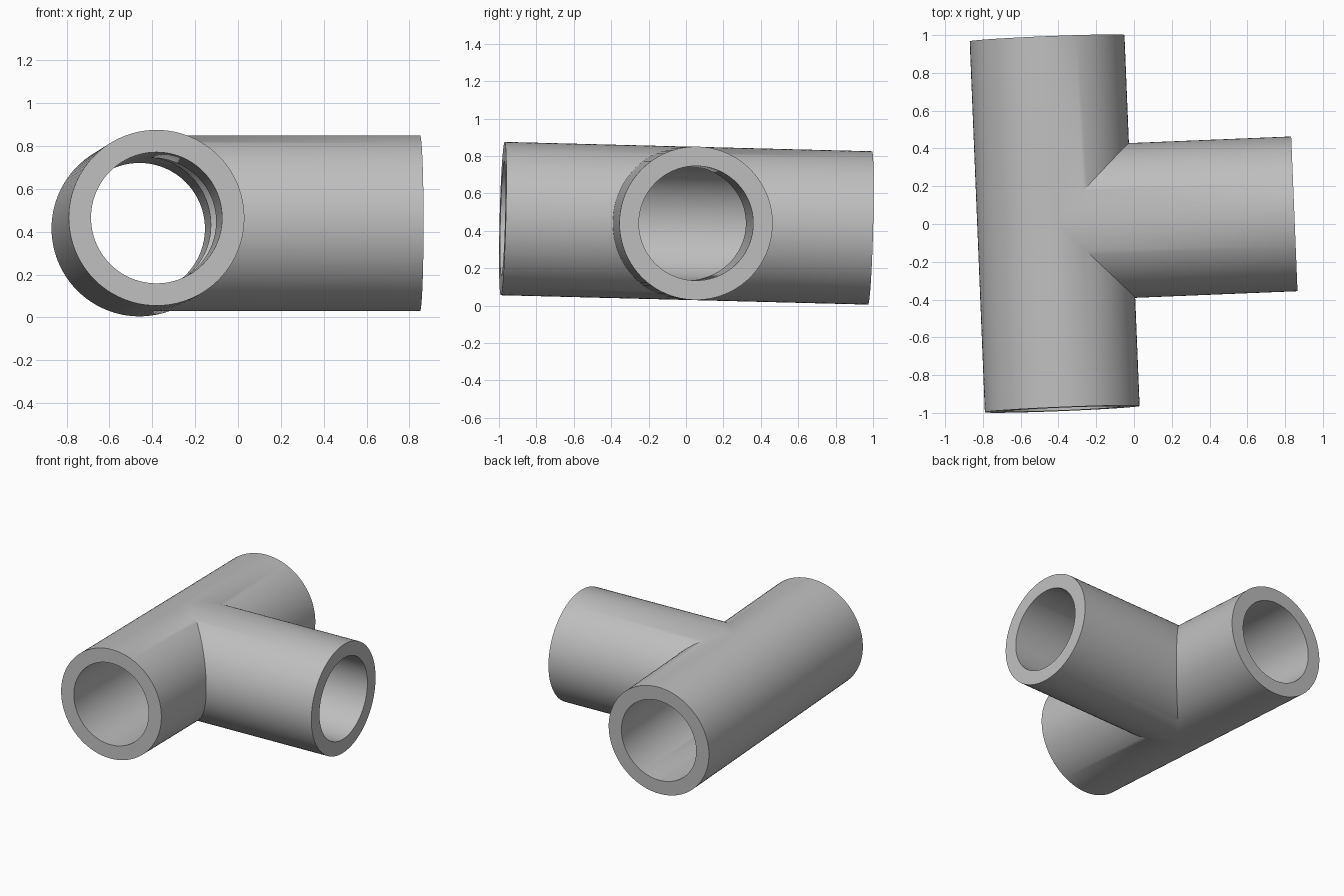
import bpy, bmesh, math
from mathutils import Vector, Matrix

cube = bpy.data.objects.get("Cube")
if cube:
    bpy.data.objects.remove(cube, do_unlink=True)

SIDES = 96
OUTER, INNER = 0.41, 0.306
RUN, BRANCH = 0.983, 1.27

grey = bpy.data.materials.new("plain grey")
grey.use_nodes = True
colour = (0.52, 0.52, 0.52, 1)
grey.diffuse_color = colour
grey.node_tree.nodes["Principled BSDF"].inputs["Base Color"].default_value = colour

bm = bmesh.new()


def bridge(a, b):
    """Join two rings with a band of quads."""
    for i in range(SIDES):
        j = (i + 1) % SIDES
        bm.faces.new((a[i], a[j], b[j], b[i]))


def arm(axis, side, length, mitre):
    """Hollow pipe arm from its mitred joint out to a flat annular end."""
    up = Vector((0, 0, 1))
    ends = []
    for radius in (OUTER, INNER):
        joint, end = [], []
        for i in range(SIDES):
            t = math.tau * i / SIDES
            across = radius * math.cos(t)
            p = side * across + up * (radius * math.sin(t))
            joint.append(bm.verts.new(p + axis * mitre(across)))
            end.append(bm.verts.new(p + axis * length))
        bridge(joint, end)
        ends.append(end)
    bridge(*ends)


X, Y = Vector((1, 0, 0)), Vector((0, 1, 0))

# Straight run: two opposite arms, cut back where the branch meets them
for direction in (Y, -Y):
    arm(direction, X, RUN, lambda x: max(0, x))
# Side branch, mitred against both halves of the run
arm(X, Y, BRANCH, abs)

bmesh.ops.remove_doubles(bm, verts=bm.verts[:], dist=1e-4)
bmesh.ops.recalc_face_normals(bm, faces=bm.faces[:])

# Slight tilt of the whole fitting
run_axis = Vector((-0.08, 1.959, -0.05)).normalized()
branch_axis = Vector((1.27, 0.052, 0)).normalized()
up_axis = branch_axis.cross(run_axis).normalized()
branch_axis = run_axis.cross(up_axis)
tilt = Matrix((branch_axis, run_axis, up_axis)).transposed().to_4x4()
bm.transform(Matrix.Translation((-0.42, 0.002, 0.44)) @ tilt)

mesh = bpy.data.meshes.new("tee_pipe")
bm.to_mesh(mesh)
bm.free()
mesh.materials.append(grey)
pipe = bpy.data.objects.new("tee_pipe", mesh)
bpy.context.collection.objects.link(pipe)

bpy.ops.object.select_all(action="DESELECT")
pipe.select_set(True)
bpy.context.view_layer.objects.active = pipe
bpy.ops.object.shade_smooth_by_angle(angle=math.radians(30))
